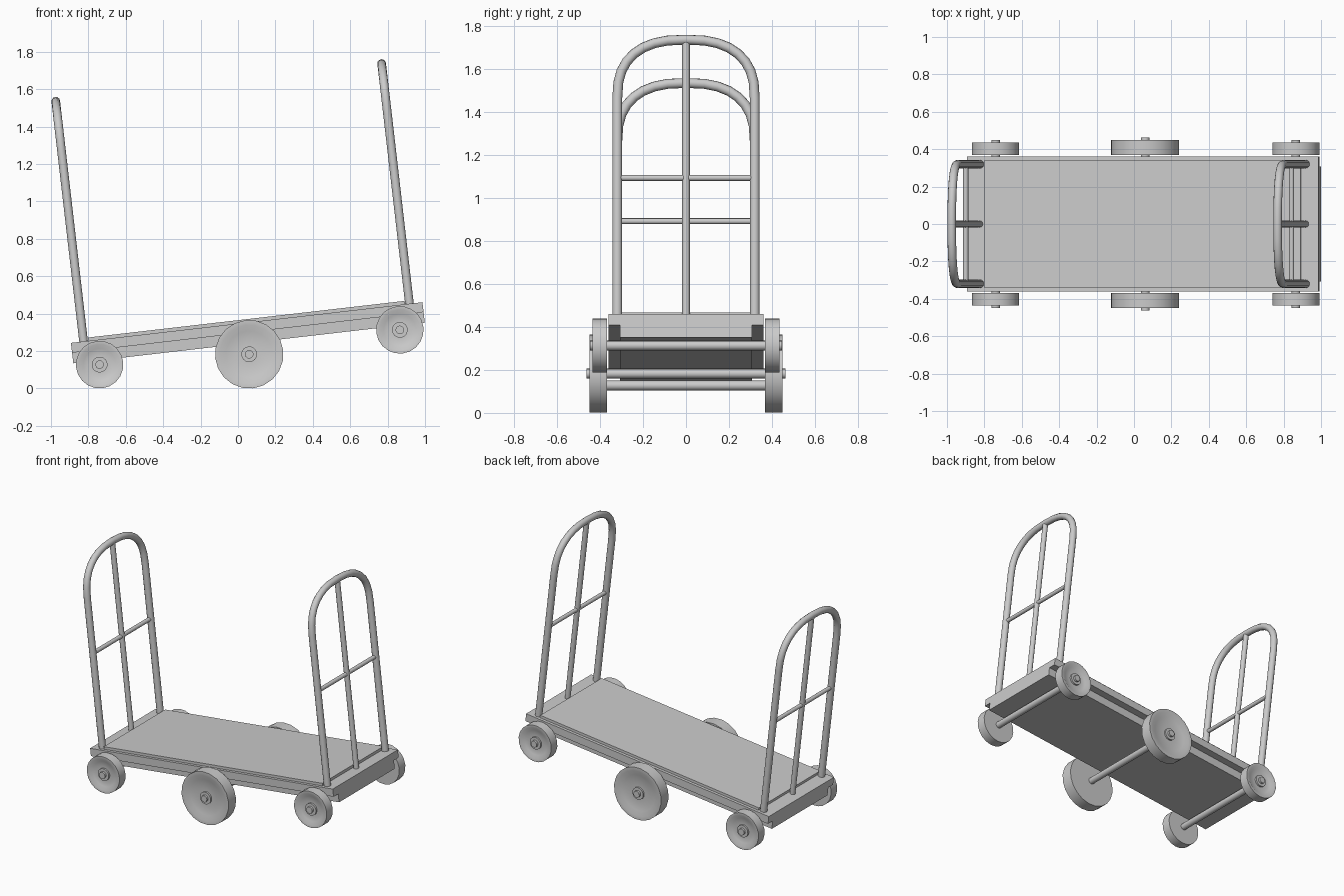
import bpy, bmesh, math
from mathutils import Matrix, Vector

cube = bpy.data.objects.get("Cube")
if cube:
    bpy.data.objects.remove(cube, do_unlink=True)

# The whole cart leans on its low end: local origin is the middle axle
TILT = Matrix.Translation((0.06, 0, 0.183)) @ Matrix.Rotation(-math.radians(6.6), 4, 'Y')

grey = bpy.data.materials.new("plain_grey")
grey.use_nodes = True
COLOUR = (0.6, 0.6, 0.6, 1)
grey.diffuse_color = COLOUR
grey.node_tree.nodes["Principled BSDF"].inputs["Base Color"].default_value = COLOUR


def finish(name, bm, smooth=True):
    bmesh.ops.recalc_face_normals(bm, faces=bm.faces)
    mesh = bpy.data.meshes.new(name)
    bm.to_mesh(mesh)
    bm.free()
    mesh.materials.append(grey)
    obj = bpy.data.objects.new(name, mesh)
    bpy.context.collection.objects.link(obj)
    obj.matrix_world = TILT
    if smooth:
        bpy.ops.object.select_all(action='DESELECT')
        obj.select_set(True)
        bpy.context.view_layer.objects.active = obj
        bpy.ops.object.shade_smooth_by_angle(angle=math.radians(35))
    return obj


def box(name, x0, x1, half_y, z0, z1):
    bm = bmesh.new()
    size = Matrix.Diagonal((x1 - x0, 2 * half_y, z1 - z0, 1))
    centre = Matrix.Translation(((x0 + x1) / 2, 0, (z0 + z1) / 2))
    bmesh.ops.create_cube(bm, size=1, matrix=centre @ size)
    return finish(name, bm, smooth=False)


def tube(name, points, radius, sides=12):
    """Sweep a circle along a path that lies in a plane of constant x."""
    bm = bmesh.new()
    pts = [Vector(p) for p in points]
    rings = []
    for i, p in enumerate(pts):
        along = (pts[min(i + 1, len(pts) - 1)] - pts[max(i - 1, 0)]).normalized()
        across = Vector((1, 0, 0))
        other = along.cross(across)
        turns = [2 * math.pi * k / sides for k in range(sides)]
        rings.append([bm.verts.new(p + radius * (math.cos(a) * across + math.sin(a) * other))
                      for a in turns])
    for a, b in zip(rings, rings[1:]):
        for k in range(sides):
            n = (k + 1) % sides
            bm.faces.new((a[k], a[n], b[n], b[k]))
    bm.faces.new(rings[0])
    bm.faces.new(rings[-1])
    return finish(name, bm)


def wheel(name, x, z, radius, inner, outer, side):
    """Lathe a dished wheel with a recessed hub washer around the y axis."""
    dish = outer - 0.014
    profile = [(0, inner), (radius, inner), (radius, outer), (radius * 0.86, outer),
               (radius * 0.68, dish), (0.042, dish), (0.042, outer - 0.002),
               (0.03, outer - 0.002), (0, outer - 0.002)]
    bm = bmesh.new()
    verts = [bm.verts.new((x + r, side * y, z)) for r, y in profile]
    edges = [bm.edges.new(pair) for pair in zip(verts, verts[1:])]
    bmesh.ops.spin(bm, geom=verts + edges, cent=(x, 0, z), axis=(0, 1, 0),
                   angle=2 * math.pi, steps=20, use_duplicate=False)
    bmesh.ops.remove_doubles(bm, verts=bm.verts, dist=0.0001)
    return finish(name, bm)


# Deck: stepped frame with a thin raised panel
box("deck_frame", -0.94, 0.952, 0.36, 0.117, 0.17)
box("deck_underbody", -0.94, 0.952, 0.308, 0.06, 0.117)
box("deck_panel", -0.846, 0.858, 0.34, 0.17, 0.188)

# Wheels and axles
for place, x, z, radius, outer in (("low_end", -0.801, 0.037, 0.127, 0.435),
                                   ("middle", 0, 0, 0.183, 0.45),
                                   ("high_end", 0.815, 0.037, 0.127, 0.435)):
    for label, side in (("left", 1), ("right", -1)):
        wheel(f"{place}_{label}_wheel", x, z, radius, 0.368, outer, side)
    reach = outer + 0.013
    tube(f"{place}_axle", [(x, -reach, z), (x, reach, z)], 0.023)

# Push handles: arched hoop, centre post and crossbar
HALF, SPRING, RISE = 0.32, 1.19, 0.273
for place, x in (("low_end", -0.872), ("high_end", 0.882)):
    arch = []
    for k in range(17):
        a = math.pi * k / 16
        c, s = math.cos(a), math.sin(a)
        arch.append((x, HALF * math.copysign(abs(c) ** 0.8, c), SPRING + RISE * abs(s) ** 0.8))
    tube(f"{place}_hoop", [(x, HALF, 0.15)] + arch + [(x, -HALF, 0.15)], 0.023)
    tube(f"{place}_centre_post", [(x, 0, 0.15), (x, 0, SPRING + RISE)], 0.018)
    tube(f"{place}_crossbar", [(x, -HALF, 0.815), (x, HALF, 0.815)], 0.014)
